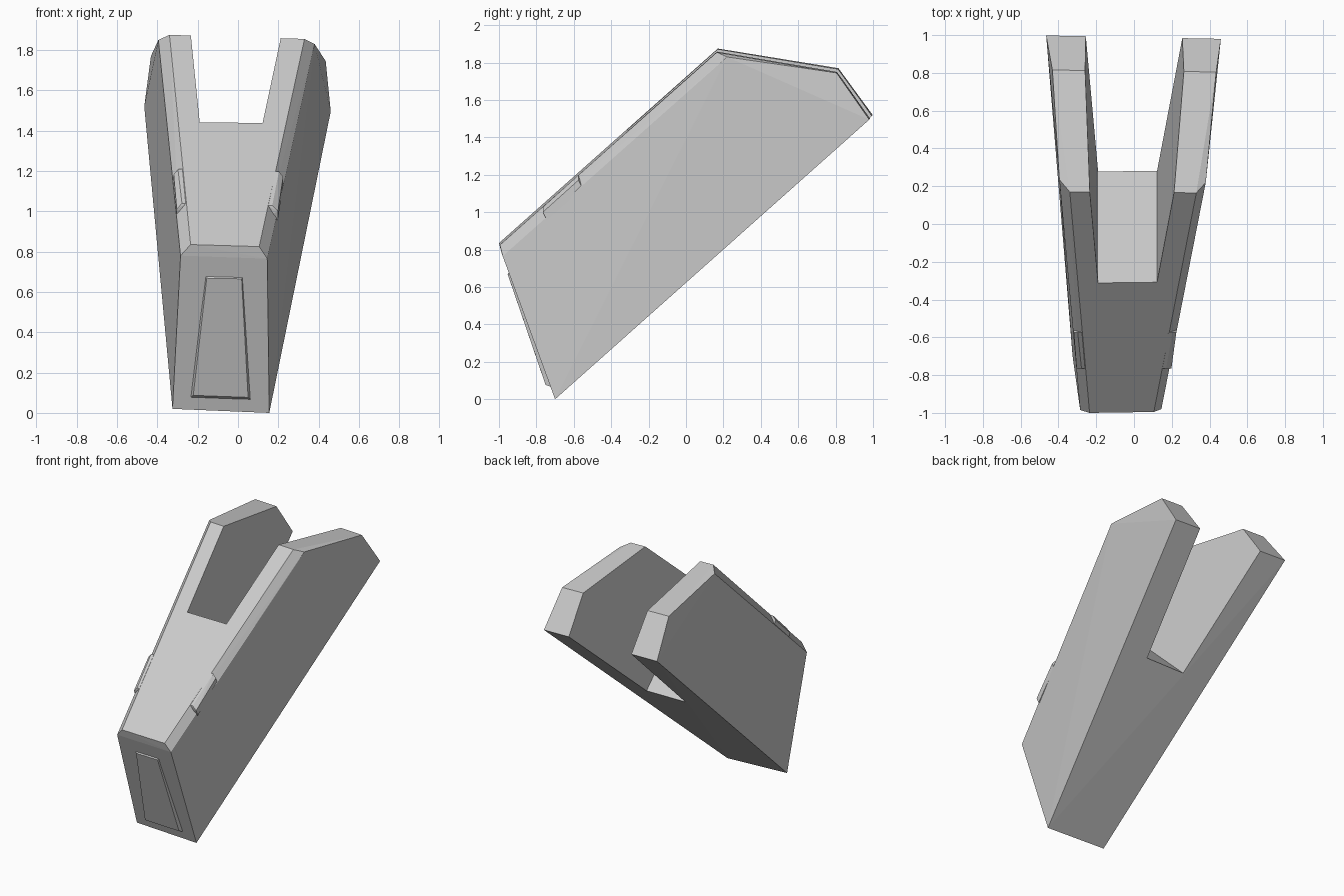
import bpy, bmesh, math
from mathutils import Vector

if "Cube" in bpy.data.objects:
    bpy.data.objects.remove(bpy.data.objects["Cube"])

grey = bpy.data.materials.new("light_grey")
grey.diffuse_color = (0.6, 0.6, 0.6, 1)
grey.use_nodes = True
grey.node_tree.nodes["Principled BSDF"].inputs["Base Color"].default_value = grey.diffuse_color


def hull(name, pts):
    """Flat-faced convex solid around a few corner points."""
    bm = bmesh.new()
    for p in pts:
        bm.verts.new(p)
    r = bmesh.ops.convex_hull(bm, input=bm.verts)
    bmesh.ops.delete(bm, geom=[v for v in r["geom_interior"] if isinstance(v, bmesh.types.BMVert)], context='VERTS')
    bmesh.ops.dissolve_limit(bm, angle_limit=math.radians(1), verts=bm.verts, edges=bm.edges)
    bmesh.ops.recalc_face_normals(bm, faces=bm.faces)
    me = bpy.data.meshes.new(name)
    bm.to_mesh(me)
    bm.free()
    me.materials.append(grey)
    ob = bpy.data.objects.new(name, me)
    bpy.context.collection.objects.link(ob)
    return ob


# Leaning body: bottom, chamfer, top, ridge, ridge outer, shoulder, tip per side
left = [(-.325, -.70, .02), (-.285, -.985, .78), (-.235, -1.0, .835), (-.34, .17, 1.875),
        (-.395, .235, 1.85), (-.432, .815, 1.77), (-.465, .998, 1.52)]
right = [(.155, -.70, 0), (.145, -.98, .765), (.105, -.995, .825), (.33, .165, 1.855),
         (.38, .22, 1.83), (.435, .805, 1.745), (.46, .98, 1.495)]
body = hull("forked_body", left + right)

# Slot between the two prongs, widening toward the tips
along = Vector((0, .745, .667))
across = Vector((0, -.59, .565))
mid = Vector((0, -.015, 1.157))
pts = []
for u in (0, 1.4):
    for w in (-1.2, 1.2):
        for x in (-.19 - .068 * u, .122 + .142 * u):
            pts.append(mid + along * u + across * w + Vector((x, 0, 0)))
cutter = hull("slot_cutter", pts)
cutter.hide_render = True
cutter.hide_set(True)
mod = body.modifiers.new("slot", 'BOOLEAN')
mod.operation = 'DIFFERENCE'
mod.solver = 'EXACT'
mod.object = cutter

# Small raised blocks on the chamfered edges
for name, s, up, low in (("left_edge_block", -1, (.272, .298, .319), (.254, .278, .304)),
                         ("right_edge_block", 1, (.182, .203, .224), (.147, .170, .198))):
    dz = .008 if s < 0 else -.003
    pts = []
    for y, (a, b, c) in ((-.575, up), (-.765, low)):
        z = .82 + (y + 1) * .8974 + dz
        pts += [(s * a, y, z), (s * b, y, z), (s * c, y, z - .027),
                (s * c, y + .02, z - .07), (s * (a - .02), y + .02, z - .07)]
    hull(name, pts)


# Raised bevelled panel on the front face
def front(x, z, out):
    return (x, -.70 - .367 * (z - .01) - out, z)


hull("front_panel", [
    front(-.165, .687, -.01), front(.027, .68, -.01), front(.067, .062, -.01), front(-.237, .075, -.01),
    front(-.155, .668, .012), front(.018, .665, .012), front(.05, .077, .026), front(-.222, .087, .026)])
